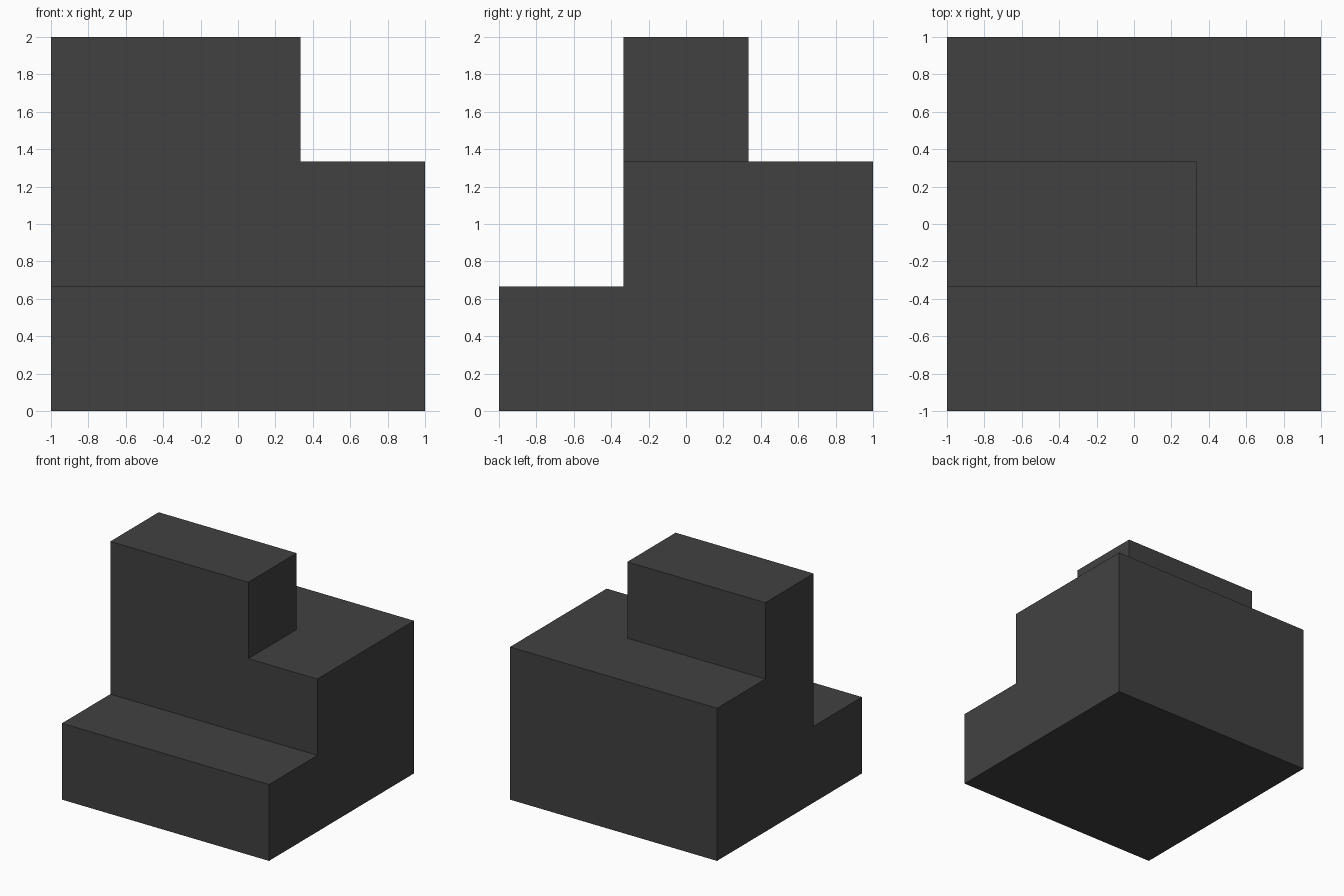
import bpy, bmesh, math
from mathutils import Vector

if "Cube" in bpy.data.objects:
    bpy.data.objects.remove(bpy.data.objects["Cube"])

CELL = 2 / 3

# Stepped block on a 3 x 3 x 3 module: front row 1 high, rest 2 high, tower 3 high
def height(i, j):
    if j == 0:
        return 1
    return 3 if j == 1 and i < 2 else 2

def filled(i, j, k):
    return 0 <= i < 3 and 0 <= j < 3 and 0 <= k < height(i, j)

# Outer skin only: one quad wherever a filled cell meets an empty one
bm = bmesh.new()
for i in range(3):
    for j in range(3):
        for k in range(height(i, j)):
            centre = Vector(((i - 1) * CELL, (j - 1) * CELL, (k + 0.5) * CELL))
            for axis in range(3):
                for sign in (-1, 1):
                    n = Vector((0, 0, 0))
                    n[axis] = sign
                    if filled(i + int(n.x), j + int(n.y), k + int(n.z)):
                        continue
                    u = Vector((0, 0, 0))
                    u[(axis + 1) % 3] = 1
                    v = n.cross(u)
                    bm.faces.new([bm.verts.new(centre + (n + a * u + b * v) * CELL / 2)
                                  for a, b in ((-1, -1), (1, -1), (1, 1), (-1, 1))])

# Weld and merge coplanar faces into clean planes
bmesh.ops.remove_doubles(bm, verts=bm.verts[:], dist=0.001)
bmesh.ops.recalc_face_normals(bm, faces=bm.faces[:])
bmesh.ops.dissolve_limit(bm, angle_limit=math.radians(1),
                         verts=bm.verts[:], edges=bm.edges[:])

mesh = bpy.data.meshes.new("stepped_block")
bm.to_mesh(mesh)
bm.free()
block = bpy.data.objects.new("stepped_block", mesh)
bpy.context.collection.objects.link(block)

# Dark grey
grey = bpy.data.materials.new("dark grey")
grey.diffuse_color = (0.053, 0.053, 0.053, 1)
grey.use_nodes = True
grey.node_tree.nodes["Principled BSDF"].inputs["Base Color"].default_value = grey.diffuse_color
mesh.materials.append(grey)
